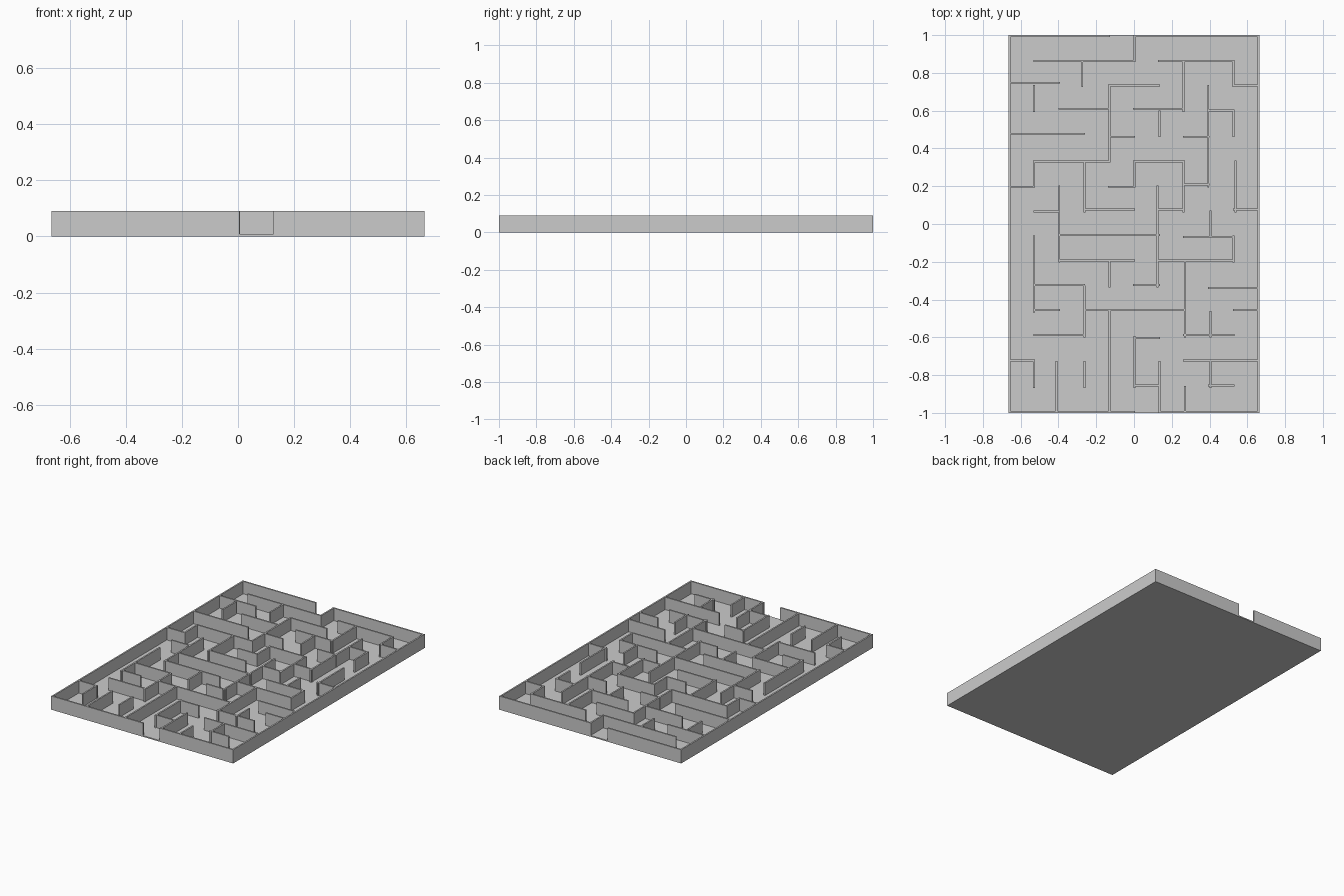
import bpy, bmesh

if "Cube" in bpy.data.objects:
    bpy.data.objects.remove(bpy.data.objects["Cube"])

H, FLOOR, T = 0.09, 0.008, 0.010      # wall height, floor thickness, wall thickness
W, L = 1.33, 2.0
CX, CY = (W - T) / 10, (L - T) / 15   # maze cell size, 10 x 15 cells
gx = lambda i: -W / 2 + T / 2 + i * CX
gy = lambda j: -L / 2 + T / 2 + j * CY


def add_box(bm, x0, x1, y0, y1, z0, z1):
    r = bmesh.ops.create_cube(bm, size=1)
    for v in r['verts']:
        v.co = (x1 if v.co.x > 0 else x0, y1 if v.co.y > 0 else y0, z1 if v.co.z > 0 else z0)


def make(name, boxes):
    bm = bmesh.new()
    for b in boxes:
        add_box(bm, *b)
    me = bpy.data.meshes.new(name)
    bm.to_mesh(me)
    bm.free()
    bpy.context.collection.objects.link(bpy.data.objects.new(name, me))


def across(y, a, b):
    return (gx(a) - T / 2, gx(b) + T / 2, y - T / 2, y + T / 2, FLOOR / 2, H)


def along(x, a, b):
    return (x - T / 2, x + T / 2, gy(a) - T / 2, gy(b) + T / 2, FLOOR / 2, H)


# Floor slab
make("floor", [(-W / 2, W / 2, -L / 2, L / 2, 0, FLOOR)])

# Outer walls with an entrance in front and an exit at the back
def outer(b):
    return b[:4] + (0, H)
make("side_walls", [outer(along(gx(i), 0, 15)) for i in (0, 10)])
make("front_wall", [outer(across(gy(0), 0, 5)), outer(across(gy(0), 6, 10))])
make("back_wall", [across(gy(15), 0, 4), across(gy(15), 5, 10)])

# Inner walls running left-right: y position, column spans
rows = [
    (0.863, "1-5 6-9"), (0.748, "0-2"), (0.733, "4-6 9-10"),
    (0.61, "2-4 5-7"), (0.60, "8-9"), (0.478, "0-3"), (0.462, "4-5 7-8"),
    (0.331, "1-4 5-7"), (0.197, "0-1 4-5"), (0.21, "7-8"),
    (0.066, "1-2"), (0.077, "3-5 6-7 9-10"), (-0.058, "2-6"), (-0.068, "7-9"),
    (-0.193, "2-5 6-9"), (-0.323, "1-3 5-6"), (-0.339, "8-10"),
    (-0.455, "1-2 3-7 9-10"), (-0.587, "1-3 7-9"), (-0.603, "5-6"),
    (-0.722, "0-1 7-10"), (-0.856, "5-6 8-9"),
]
# Inner walls running front-back: x position, row spans
cols = [
    (-0.529, "12-13 9-10 4-7 1-2"), (-0.396, "6-9"), (-0.41, "0-2"),
    (-0.274, "13-14"), (-0.263, "8-10 3-5 1-2"), (-0.129, "10-13 5-6 0-4"),
    (0.002, "14-15 9-10 1-3"), (0.136, "11-12 0-2"), (0.125, "5-9"),
    (0.262, "12-14 8-10"), (0.27, "3-6 0-1"), (0.393, "9-13"),
    (0.405, "7-8 3-4 1-2"), (0.527, "13-14 11-12 6-7"), (0.538, "8-10"),
]


def expand(table, fn):
    return [fn(p, *map(int, s.split("-"))) for p, spans in table for s in spans.split()]


make("maze_cross_walls", expand(rows, across))
make("maze_long_walls", expand(cols, along))
